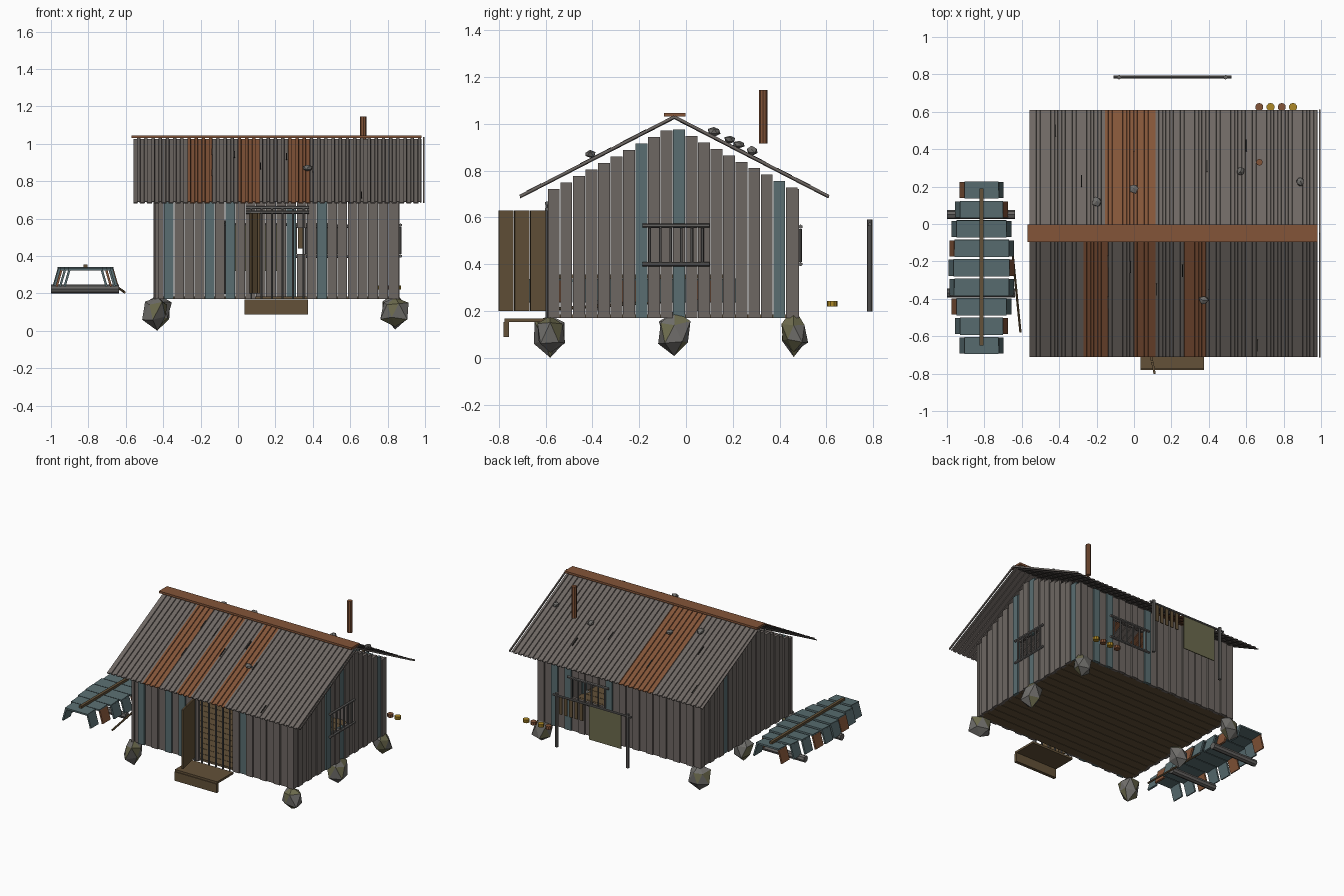
import bpy, bmesh, math, random
from mathutils import Vector, Matrix

random.seed(4)
if "Cube" in bpy.data.objects:
    bpy.data.objects.remove(bpy.data.objects["Cube"])


def material(name, *rgb):
    m = bpy.data.materials.new(name)
    m.use_nodes = True
    m.diffuse_color = (*rgb, 1)
    m.node_tree.nodes["Principled BSDF"].inputs["Base Color"].default_value = (*rgb, 1)
    return m


MATS = [material("weathered grey", .155, .135, .123),
        material("rust", .23, .09, .04),
        material("faded teal", .10, .155, .165),
        material("brown wood", .125, .083, .04),
        material("moss olive", .15, .145, .075),
        material("stone grey", .16, .155, .145),
        material("yellow", .42, .25, .02),
        material("dark gap", .03, .028, .025),
        material("rail grey", .13, .125, .12)]
GREY, RUST, TEAL, WOOD, OLIVE, STONE, YELLOW, DARK, RAIL = range(len(MATS))
RIDGE_Y, RIDGE_Z, SLOPE = -.05, 1.03, .515


def roof_z(y):
    return RIDGE_Z - abs(y - RIDGE_Y) * SLOPE


class Part:
    """Gathers simple solids into one object."""

    def __init__(self, name):
        self.name, self.bm = name, bmesh.new()

    def paint(self, verts, mat):
        for f in {f for v in verts for f in v.link_faces}:
            f.material_index = mat

    def box(self, x0, x1, y0, y1, z0, z1, mat, spin=None):
        c = Matrix.Translation(((x0 + x1) / 2, (y0 + y1) / 2, (z0 + z1) / 2))
        size = Matrix.Diagonal((x1 - x0, y1 - y0, z1 - z0, 1))
        r = bmesh.ops.create_cube(self.bm, size=1, matrix=c @ (spin or Matrix()) @ size)
        self.paint(r["verts"], mat)

    def rod(self, a, b, radius, mat, sides=8):
        a, b = Vector(a), Vector(b)
        turn = (b - a).to_track_quat("Z", "Y").to_matrix().to_4x4()
        r = bmesh.ops.create_cone(self.bm, cap_ends=True, segments=sides, radius1=radius,
                                  radius2=radius, depth=(b - a).length,
                                  matrix=Matrix.Translation((a + b) / 2) @ turn)
        self.paint(r["verts"], mat)

    def rock(self, x, y, z, size, moss=0):
        r = bmesh.ops.create_icosphere(self.bm, subdivisions=1, radius=1)
        for v in r["verts"]:
            k = random.uniform(.65, 1.1)
            v.co = Vector((x, y, z)) + Vector([a * b * k for a, b in zip(v.co, size)])
        for f in {f for v in r["verts"] for f in v.link_faces}:
            f.material_index = OLIVE if random.random() < moss else STONE

    def done(self):
        me = bpy.data.meshes.new(self.name)
        self.bm.to_mesh(me)
        self.bm.free()
        for m in MATS:
            me.materials.append(m)
        ob = bpy.data.objects.new(self.name, me)
        bpy.context.collection.objects.link(ob)
        return ob


def wall(name, along_x, u0, u1, face, out, top, teal=(), hole=None):
    """Row of upright boards, alternately proud, with an optional opening."""
    p = Part(name)
    n = round((u1 - u0) / .054)
    w = (u1 - u0) / n
    for i in range(n):
        a, b = u0 + i * w, u0 + (i + 1) * w
        mid = (a + b) / 2
        mat = TEAL if any(abs(t - mid) <= w / 2 for t in teal) else GREY
        near = face + out * (.008 if i % 2 else 0)
        d0, d1 = sorted((near, near - out * .02))
        spans = [(.17, top(a, b))]
        if hole and hole[0] < mid < hole[1]:
            spans = [(.17, hole[2]), (hole[3], top(a, b))]
        for z0, z1 in spans:
            if z1 - z0 > .01:
                uv = (a, b - .003, d0, d1) if along_x else (d0, d1, a, b - .003)
                p.box(*uv, z0, z1, mat)
    # rails and bars across the opening
    if hole:
        d = face + out * .014
        h0, h1, z0, z1 = hole
        point = (lambda u, z: (u, d, z)) if along_x else (lambda u, z: (d, u, z))
        rails = (z1, z1 - .025) if z0 < .2 else (z0 - .01, z1 + .01)
        for z in rails:
            p.rod(point(h0 - .03, z), point(h1 + .03, z), .009, RAIL, 6)
        bars = 5
        for i in range(bars + 1):
            u = h0 + (h1 - h0) * i / bars
            p.rod(point(u, z0), point(u, z1), .006, RAIL, 6)
    return p.done()


def flat(a, b):
    return .72


def gable(a, b):
    return min(roof_z(a), roof_z(b)) - .03


wall("front_wall", True, -.45, .86, -.58, -1, flat,
     (-.36, -.17, -.03, .46), (.07, .35, .17, .66))
wall("back_wall", True, -.45, .86, .475, 1, flat, (.27, .61, .75), (.31, .58, .41, .55))
wall("left_gable_wall", False, -.59, .48, .855, 1, gable,
     (-.185, -.015, .39), (-.155, .07, .41, .555))
wall("right_gable_wall", False, -.59, .48, -.445, -1, gable, (.2,))

# Floor boards
p = Part("floor")
for i in range(15):
    y = -.57 + i * .069
    p.box(-.44, .85, y, y + .066, .17, .185, WOOD)
p.done()

# Corrugated roof slopes
RUSTY = {-1: ((-.28, -.145), (0, .12), (.265, .39)), 1: ((-.15, .115),)}
for side, name in ((-1, "front_roof"), (1, "back_roof")):
    bm = bmesh.new()
    rows, x, pitch = [], -.56, 1.54 / 40
    for i in range(40):
        for dx, up in ((0, 0), (.5, 0), (.55, .007), (.95, .007)):
            rows.append((x + (i + dx) * pitch, up))
    rows.append((.98, 0))
    pairs = []
    for rx, up in rows:
        ye = RIDGE_Y + side * .66
        pairs.append((bm.verts.new((rx, RIDGE_Y, RIDGE_Z + up - .004)),
                      bm.verts.new((rx, ye, roof_z(ye) + up - .004))))
    for (a, b), (c, d) in zip(pairs, pairs[1:]):
        f = bm.faces.new((a, b, d, c) if side < 0 else (a, c, d, b))
        mid = (a.co.x + c.co.x) / 2
        f.material_index = RUST if any(l < mid < h for l, h in RUSTY[side]) else GREY
    p = Part(name)
    p.bm.free()
    p.bm = bm
    ob = p.done()
    mod = ob.modifiers.new("thickness", "SOLIDIFY")
    mod.thickness = .006

# Ridge cap, loose edge strips and dark slits in the sheets
p = Part("ridge_cap")
p.box(-.57, .98, -.095, -.002, 1.03, 1.045, RUST)
p.done()
p = Part("roof_trim")
tilt = math.atan(SLOPE)
for side in (-1, 1):
    spin = Matrix.Rotation(-side * tilt, 4, "X")
    y, length = RIDGE_Y + side * .33, .66 / math.cos(tilt)
    z = roof_z(y)
    p.box(.99, .998, y - length / 2, y + length / 2, z - .006, z + .006, GREY, spin)
for x, y in ((-.14, -.2), (-.14, -.42), (-.02, -.23), (.12, -.35), (.26, -.25), (.4, -.38),
             (.66, -.65), (-.42, .5), (-.28, .23), (0, .42), (.39, .31), (.6, .42)):
    spin = Matrix.Rotation(tilt if y < RIDGE_Y else -tilt, 4, "X")
    z = roof_z(y) + .005
    p.box(x - .003, x + .003, y - .035, y + .035, z - .003, z + .003, DARK, spin)
p.done()

# Loose stones lying on the roof
p = Part("roof_stones")
for x, y in ((0, .19), (-.2, .12), (.57, .28), (.89, .23), (.37, -.41)):
    p.rock(x, y, roof_z(y) + .025, (.03, .03, .022))
p.done()

# Foundation stones
p = Part("foundation_stones")
for x in (-.43, .84):
    for y in (-.58, -.05, .46):
        p.rock(x, y, .09, (.085, .075, .1), .35)
low = min(v.co.z for v in p.bm.verts)
for v in p.bm.verts:
    v.co.z -= low
p.done()

# Chimney pipe
p = Part("chimney_pipe")
p.rod((.67, .33, .915), (.67, .33, 1.145), .018, RUST, 8)
p.done()

# Open door, hinged at the doorway, and the step before it
p = Part("open_door")
swing = Matrix.Rotation(math.radians(12), 4, "Z")
for i in range(3):
    y = -.633 - i * .068
    x = .075 + i * .0145
    p.box(x - .006, x + .006, y - .0325, y + .0325, .2, .63, WOOD, swing)
p.done()
p = Part("door_step")
p.box(.035, .375, -.775, -.59, .153, .168, WOOD)
p.box(.035, .375, -.78, -.757, .088, .153, WOOD)
p.done()

# Drying rack with a cloth and small hanging strips
p = Part("drying_rack")
for x in (-.08, .49):
    p.rod((x, .785, .197), (x, .785, .59), .012, RAIL)
p.rod((-.11, .785, .57), (.52, .785, .57), .008, RAIL)
p.box(-.03, .23, .782, .788, .32, .565, OLIVE)
for i in range(5):
    x = .28 + i * .042
    p.box(x, x + .025, .782, .788, .44, .565, WOOD)
p.done()

# Row of small cans
p = Part("cans")
for i in range(4):
    x = .67 + i * .06
    p.rod((x, .625, .22), (x, .625, .242), .022, YELLOW if i % 2 else RUST, 10)
p.done()

# Upturned boat: top plates with flared side plates in nine sections
CX = -.815
p = Part("upturned_boat")
for i in range(9):
    y = -.65 + i * .104
    t = math.sin(math.pi * (i + 1) / 10)
    half = .065 + .085 * t
    p.box(CX - half, CX + half, y - .046, y + .046, .326, .338, TEAL,
          Matrix.Rotation(.06, 4, "X"))
    for s in (-1, 1):
        spin = Matrix.Rotation(-s * .28, 4, "Y")
        x = CX + s * (half + .008)
        mat = RUST if (i + (s > 0)) % 3 == 2 else TEAL
        p.box(x - .006, x + .006, y - .043, y + .043, .235, .33, mat, spin)
p.box(CX - .01, CX + .01, -.65, .19, .338, .355, WOOD)
p.done()
p = Part("boat_supports")
for y in (.05, -.37):
    p.rod((-1, y, .224), (-.635, y, .224), .024, RAIL)
p.done()
p = Part("pole")
p.rod((-.655, -.1, .24), (-.607, -.58, .207), .007, WOOD, 6)
p.done()
